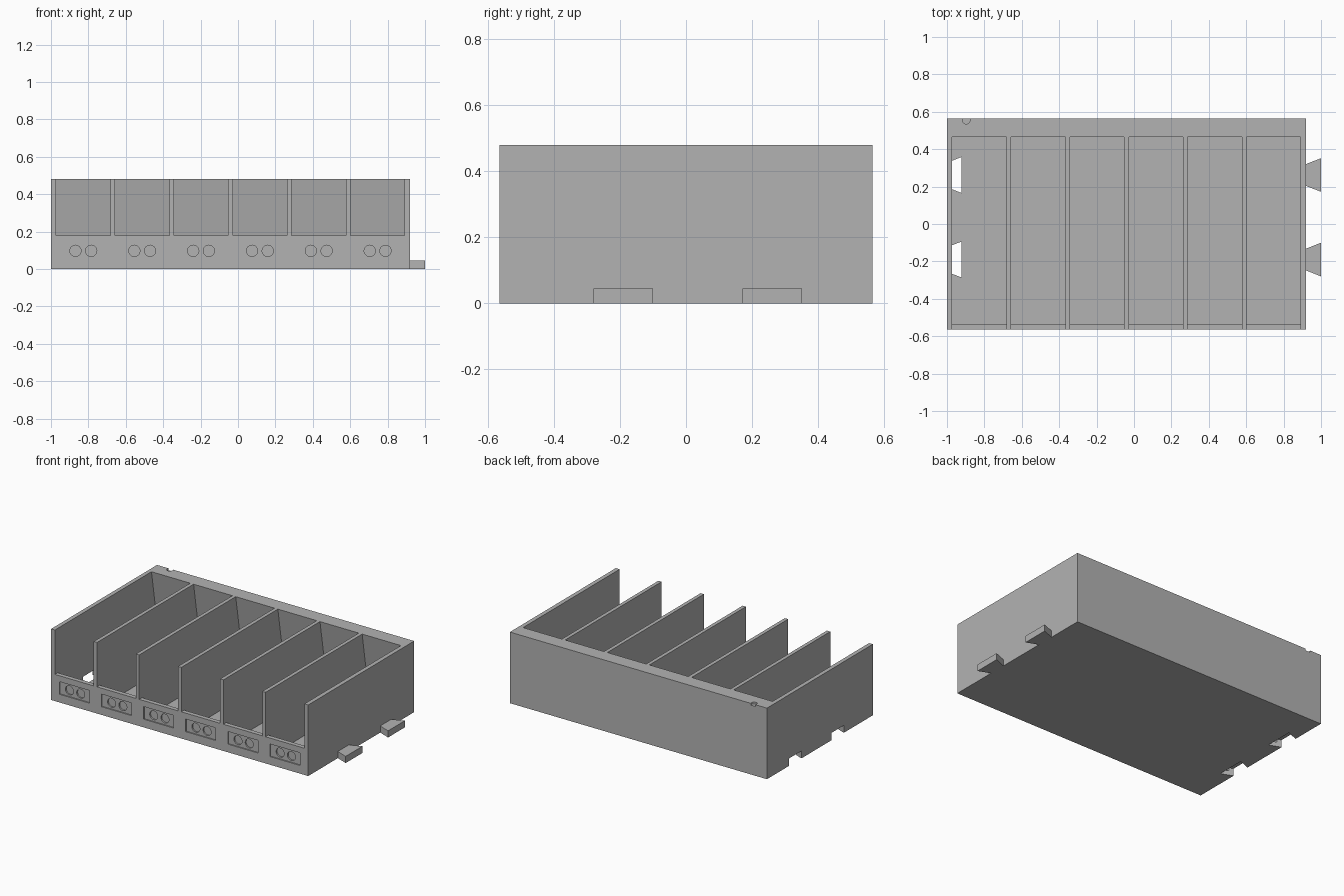
import bpy, bmesh, math
from mathutils import Vector

if "Cube" in bpy.data.objects:
    bpy.data.objects.remove(bpy.data.objects["Cube"])

grey = bpy.data.materials.new("light grey plastic")
grey.diffuse_color = (0.45, 0.45, 0.45, 1)
grey.use_nodes = True
grey.node_tree.nodes["Principled BSDF"].inputs["Base Color"].default_value = grey.diffuse_color


def prism(name, base, sweep):
    """Solid made by sweeping a flat outline along a vector."""
    bm = bmesh.new()
    face = bm.faces.new([bm.verts.new(p) for p in base])
    ext = bmesh.ops.extrude_face_region(bm, geom=[face])
    moved = [v for v in ext["geom"] if isinstance(v, bmesh.types.BMVert)]
    bmesh.ops.translate(bm, verts=moved, vec=Vector(sweep))
    bmesh.ops.recalc_face_normals(bm, faces=bm.faces[:])
    mesh = bpy.data.meshes.new(name)
    bm.to_mesh(mesh)
    bm.free()
    mesh.materials.append(grey)
    obj = bpy.data.objects.new(name, mesh)
    bpy.context.collection.objects.link(obj)
    return obj


def cut(target, cutter):
    """Subtract a helper solid and throw it away."""
    mod = target.modifiers.new("cut", 'BOOLEAN')
    mod.operation = 'DIFFERENCE'
    mod.solver = 'EXACT'
    mod.object = cutter
    bpy.context.view_layer.objects.active = target
    bpy.ops.object.modifier_apply(modifier=mod.name)
    bpy.data.objects.remove(cutter)


def dovetail(name, x0, x1, yc, half0, half1, z0, z1):
    """Trapezoid plan, widening from x0 to x1."""
    return prism(name, [(x0, yc - half0, z0), (x1, yc - half1, z0),
                        (x1, yc + half1, z0), (x0, yc + half0, z0)],
                 (0, 0, z1 - z0))


def circle(cx, cz, r, n=32):
    return [(cx + r * math.cos(2 * math.pi * i / n),
             cz + r * math.sin(2 * math.pi * i / n)) for i in range(n)]


LEFT, RIGHT, FRONT, BACK, TOP = -1.0, 0.92, -0.565, 0.565, 0.48
FLOOR, LIP, CELL, PITCH = 0.03, 0.18, 0.29, 0.3147

# Outer block of the tray
tray = prism("divided_tray", [(LEFT, FRONT, 0), (RIGHT, FRONT, 0),
                              (RIGHT, BACK, 0), (LEFT, BACK, 0)], (0, 0, TOP))

# Six bays: low front lip, flat floor, back wall leaning forward
bay = [(-0.535, FLOOR), (0.54, FLOOR), (0.445, 0.60),
       (-0.70, 0.60), (-0.70, LIP), (-0.535, LIP)]
for i in range(6):
    x = -0.972 + i * PITCH
    cut(tray, prism("bay_cutter", [(x, y, z) for y, z in bay], (CELL, 0, 0)))

    # Shallow label panel with two round dimples on the lip
    c = x + CELL / 2
    panel = [(c - 0.112, 0.055), (c + 0.112, 0.055),
             (c + 0.112, 0.14), (c - 0.112, 0.14)]
    cut(tray, prism("panel_cutter", [(a, FRONT - 0.02, b) for a, b in panel],
                    (0, 0.028, 0)))
    for side in (-1, 1):
        cut(tray, prism("dimple_cutter",
                        [(a, FRONT - 0.02, b) for a, b in circle(c + side * 0.042, 0.097, 0.03)],
                        (0, 0.038, 0)))

# Dovetail sockets on the left, matching tabs on the right
for n, yc in enumerate((-0.19, 0.262)):
    cut(tray, dovetail("socket_cutter", -1.02, -0.922, yc, 0.058, 0.096, -0.02, 0.05))
    dovetail("dovetail_tab_%d" % (n + 1), RIGHT - 0.001, 1.0, yc, 0.058, 0.09, 0, 0.045)

# Small round mark on the back rim
cut(tray, prism("mark_cutter", [(a, b, TOP - 0.012) for a, b in circle(-0.897, 0.555, 0.02, 24)],
                (0, 0, 0.05)))
